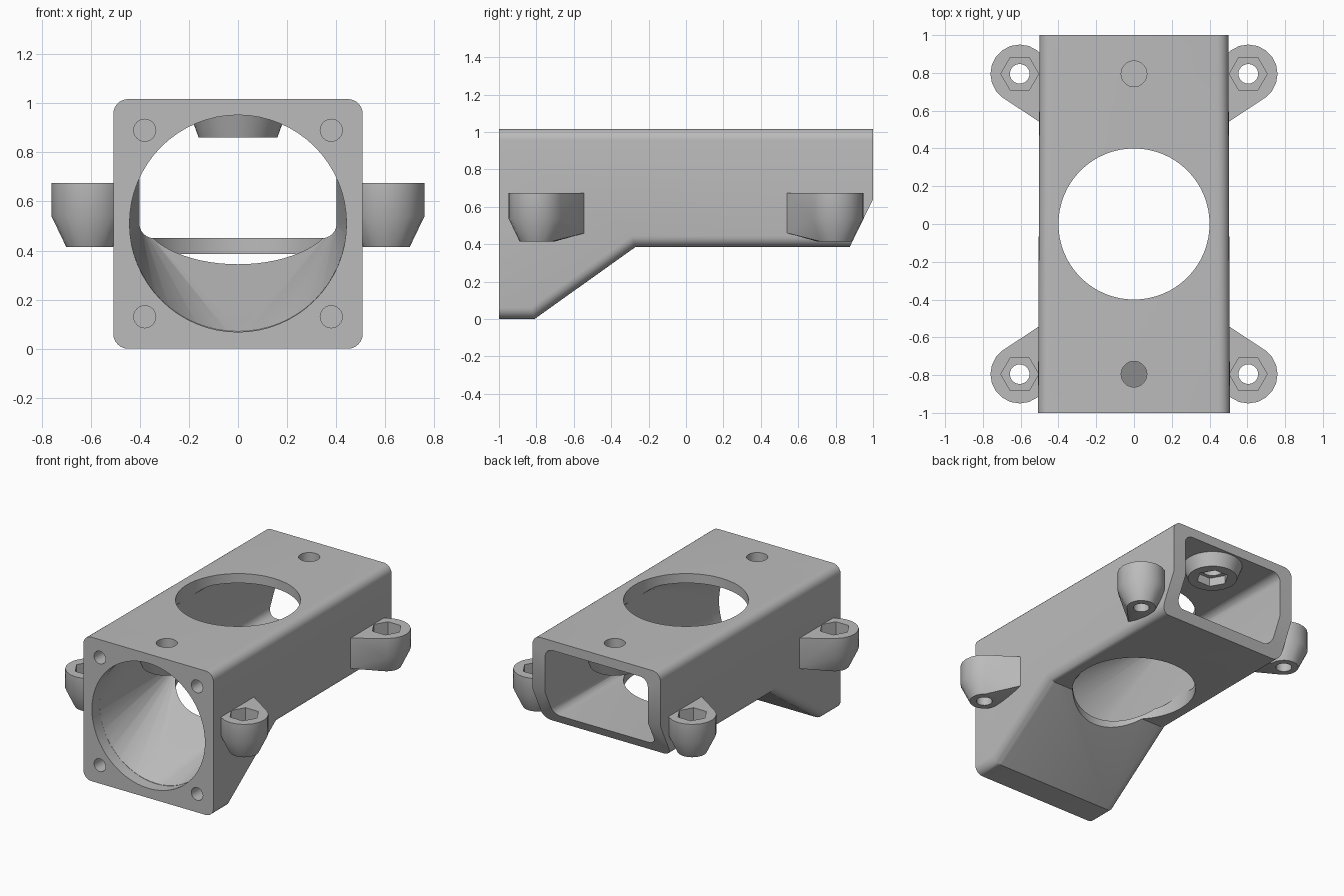
import bpy, bmesh, math
from mathutils import Vector

if "Cube" in bpy.data.objects:
    bpy.data.objects.remove(bpy.data.objects["Cube"], do_unlink=True)

GREY = (0.5, 0.5, 0.5, 1)
grey = bpy.data.materials.new("light grey plastic")
grey.use_nodes = True
grey.diffuse_color = GREY
grey.node_tree.nodes["Principled BSDF"].inputs["Base Color"].default_value = GREY


def to_object(name, bm):
    bmesh.ops.recalc_face_normals(bm, faces=bm.faces)
    mesh = bpy.data.meshes.new(name)
    bm.to_mesh(mesh)
    bm.free()
    mesh.materials.append(grey)
    obj = bpy.data.objects.new(name, mesh)
    bpy.context.collection.objects.link(obj)
    return obj


def hull(name, points):
    """Convex solid around the points."""
    bm = bmesh.new()
    for p in points:
        bm.verts.new(p)
    bmesh.ops.convex_hull(bm, input=bm.verts)
    loose = [v for v in bm.verts if not v.link_faces]
    bmesh.ops.delete(bm, geom=loose, context='VERTS')
    bmesh.ops.dissolve_limit(bm, angle_limit=0.01, verts=bm.verts, edges=bm.edges)
    return to_object(name, bm)


def ring(x, y, z, r, n=48, axis='Z'):
    """Circle or polygon of points around the z or y axis."""
    pts = []
    for i in range(n):
        a = math.tau * i / n
        c, s = r * math.cos(a), r * math.sin(a)
        pts.append((x + c, y + s, z) if axis == 'Z' else (x + c, y, z + s))
    return pts


def rounded_rect(y, half, low, high, r):
    """Rounded rectangle of points in the xz plane."""
    pts = []
    for sx in (-1, 1):
        for z, sz in ((low + r, -1), (high - r, 1)):
            for i in range(7):
                a = math.pi / 2 * i / 6
                pts.append((sx * (half - r + r * math.cos(a)), y, z + sz * r * math.sin(a)))
    return pts


def post(x, y, low, high, r, n=48):
    return hull("cutter", ring(x, y, low, r, n) + ring(x, y, high, r, n))


def cut(obj, cutter):
    """Subtract the cutter and throw it away."""
    mod = obj.modifiers.new("cut", 'BOOLEAN')
    mod.operation = 'DIFFERENCE'
    mod.solver = 'EXACT'
    mod.object = cutter
    bpy.context.view_layer.objects.active = obj
    bpy.ops.object.modifier_apply(modifier=mod.name)
    bpy.data.objects.remove(cutter, do_unlink=True)


# Duct body: side profile pushed across x, long edges rounded
TOP = 1.017
profile = [(-1, 0), (-0.81, 0), (-0.27, 0.385), (1, 0.385), (1, TOP), (-1, TOP)]
bm = bmesh.new()
side = bm.faces.new([bm.verts.new((-1, y, z)) for y, z in profile])
pushed = bmesh.ops.extrude_face_region(bm, geom=[side])
bmesh.ops.translate(bm, vec=(2, 0, 0),
                    verts=[g for g in pushed["geom"] if isinstance(g, bmesh.types.BMVert)])
for v in bm.verts:
    v.co.x *= 0.504 - 0.004 * v.co.y
long_edges = [e for e in bm.edges
              if e.verts[0].co.x * e.verts[1].co.x > 0
              and abs(e.verts[0].co.y - e.verts[1].co.y) > 0.1]
bmesh.ops.bevel(bm, geom=long_edges, offset=0.06, segments=6, profile=0.5,
                affect='EDGES')

# Slanted cut under the rear opening
bmesh.ops.bisect_plane(bm, geom=bm.verts[:] + bm.edges[:] + bm.faces[:],
                       plane_co=Vector((0, 0.875, 0.385)),
                       plane_no=Vector((0, 0.255, -0.125)), clear_outer=True)
bmesh.ops.holes_fill(bm, edges=bm.edges, sides=0)
body = to_object("duct_body", bm)

# Cavity: round inlet, transition, rectangular outlet
CZ, R = 0.51, 0.442
cut(body, hull("cutter", ring(0, -1.1, CZ, R, 64, 'Y') + ring(0, -0.915, CZ, R, 64, 'Y')))
cut(body, hull("cutter", ring(0, -0.92, CZ, R, 64, 'Y')
               + rounded_rect(-0.2, 0.402, 0.45, 0.95, 0.06)))
cut(body, hull("cutter", rounded_rect(-0.21, 0.402, 0.45, 0.95, 0.06)
               + rounded_rect(1.1, 0.402, 0.45, 0.95, 0.06)))

# Large vertical opening
cut(body, post(0, 0, -0.1, 1.2, 0.4, 64))

# Blind screw holes in the front flange
for x in (-0.38, 0.38):
    for z in (0.13, 0.89):
        cut(body, hull("cutter", ring(x, -1.1, z, 0.045, 24, 'Y')
                       + ring(x, -0.8, z, 0.045, 24, 'Y')))

parts = [body]

# Ceiling bosses with nut pockets opening downward
for label, y in (("front", -0.795), ("rear", 0.795)):
    cut(body, post(0, y, 0.9, 1.2, 0.068, 32))
    boss = hull(label + "_ceiling_boss", ring(0, y, 0.86, 0.16) + ring(0, y, 0.96, 0.197))
    cut(boss, post(0, y, 0.8, 1.1, 0.068, 32))
    cut(boss, post(0, y, 0.8, 0.92, 0.105, 6))
    parts.append(boss)

# Side mounting lugs with gussets and nut pockets
for sx, xname in ((1, "left"), (-1, "right")):
    for sy, yname in ((-1, "front"), (1, "rear")):
        x, y = sx * 0.605, sy * 0.795
        gusset = [(sx * gx, sy * gy, z) for gx, gy in ((0.5, 0.54), (0.45, 0.54))
                  for z in (0.46, 0.675)]
        lug = hull(f"{yname}_{xname}_mounting_lug",
                   ring(x, y, 0.675, 0.155, 20) + ring(x, y, 0.54, 0.155, 20)
                   + ring(x, y, 0.415, 0.095, 20) + gusset)
        cut(lug, post(x, y, 0.3, 0.8, 0.052, 24))
        cut(lug, post(x, y, 0.56, 0.8, 0.1, 6))
        parts.append(lug)

# Smooth round surfaces, crisp edges
bpy.ops.object.select_all(action='DESELECT')
for obj in parts:
    obj.select_set(True)
bpy.context.view_layer.objects.active = body
bpy.ops.object.shade_smooth_by_angle(angle=math.radians(30))
